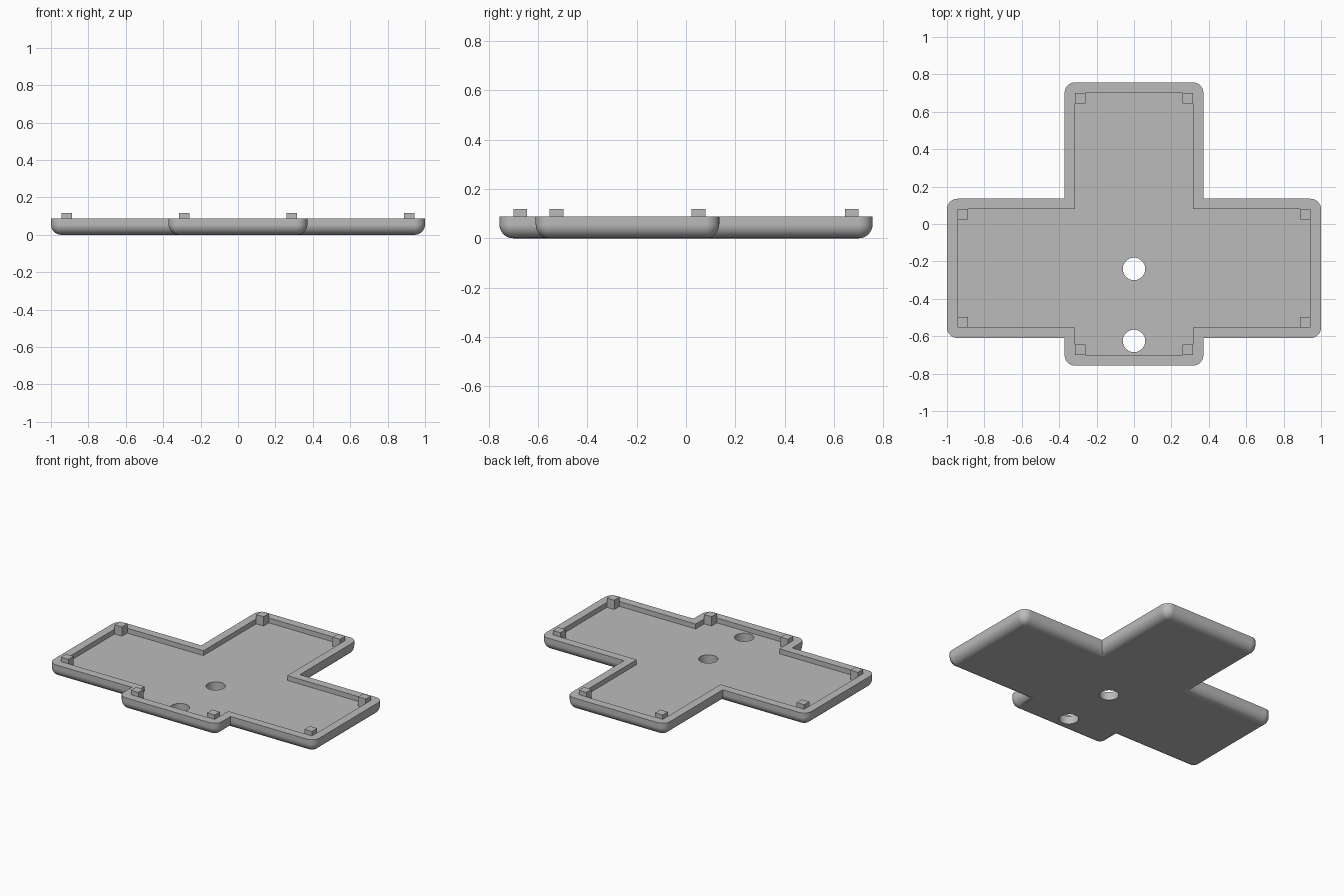
import bpy, bmesh
from math import cos, sin, pi, copysign
from mathutils import Matrix, Vector

if "Cube" in bpy.data.objects:
    bpy.data.objects.remove(bpy.data.objects["Cube"])

R = 0.056            # edge rounding, wall thickness, peg width
RIM, FLOOR, PEG_TOP = 0.088, 0.055, 0.118
HOLES = (-0.24, -0.625)
SEG = 8

grey = bpy.data.materials.new("plain grey")
grey.use_nodes = True
colour = (0.5, 0.5, 0.5, 1)
grey.diffuse_color = colour
grey.node_tree.nodes["Principled BSDF"].inputs["Base Color"].default_value = colour

# Cross outline corners, right half then mirrored: x, y, convex
half = [(0.371, -0.757, True), (0.371, -0.61, False), (1, -0.61, True),
        (1, 0.135, True), (0.371, 0.135, False), (0.371, 0.757, True)]
corners = half + [(-x, y, c) for x, y, c in reversed(half)]


def make_object(name, bm):
    bmesh.ops.recalc_face_normals(bm, faces=bm.faces)
    mesh = bpy.data.meshes.new(name)
    bm.to_mesh(mesh)
    bm.free()
    mesh.materials.append(grey)
    obj = bpy.data.objects.new(name, mesh)
    bpy.context.collection.objects.link(obj)
    return obj


def ring(bm, inset, radius, z):
    """Cross outline moved inwards, with its outer corners rounded."""
    verts = []
    for x, y, convex in corners:
        sx, sy = copysign(1, x), copysign(1, y)
        px, py = x - sx * inset, y - sy * inset
        if not convex:
            verts.append(bm.verts.new((px, py, z)))
            continue
        cx, cy = px - sx * radius, py - sy * radius
        for i in range(SEG + 1):
            a = pi / 2 * (i / SEG if sx * sy > 0 else 1 - i / SEG)
            verts.append(bm.verts.new((cx + sx * radius * cos(a),
                                       cy + sy * radius * sin(a), z)))
    return verts


# Tray: loft from the flat base, round the lower edge, over the rim to the floor
bm = bmesh.new()
rings = []
for i in range(SEG + 1):
    a = pi / 2 * (1 - i / SEG)
    rings.append(ring(bm, R * (1 - cos(a)), R * cos(a), R * (1 - sin(a))))
rings += [ring(bm, 0, R, RIM), ring(bm, R, 0, RIM), ring(bm, R, 0, FLOOR)]
for low, high in zip(rings, rings[1:]):
    n = len(low)
    for i in range(n):
        j = (i + 1) % n
        bm.faces.new((low[i], low[j], high[j], high[i]))
bm.faces.new(rings[0][::-1])
bm.faces.new(rings[-1])
bmesh.ops.remove_doubles(bm, verts=bm.verts, dist=0.0001)
tray = make_object("tray", bm)

# Two round through holes
bm = bmesh.new()
for y in HOLES:
    bmesh.ops.create_cone(bm, cap_ends=True, segments=48, radius1=0.06,
                          radius2=0.06, depth=0.4,
                          matrix=Matrix.Translation((0, y, 0)))
cutter = make_object("hole_cutter", bm)
cut = tray.modifiers.new("holes", "BOOLEAN")
cut.operation, cut.solver, cut.object = "DIFFERENCE", "EXACT", cutter
bpy.context.view_layer.objects.active = tray
tray.select_set(True)
bpy.ops.object.modifier_apply(modifier=cut.name)
bpy.data.objects.remove(cutter)
bpy.ops.object.shade_smooth_by_angle(angle=pi / 6)
weighted = tray.modifiers.new("flat_normals", "WEIGHTED_NORMAL")
weighted.keep_sharp = True

# Square locating pegs inside every outer corner
bm = bmesh.new()
height = PEG_TOP - FLOOR
for x, y, convex in corners:
    if convex:
        centre = Vector((x - copysign(1.5 * R, x), y - copysign(1.5 * R, y),
                         FLOOR + height / 2))
        bmesh.ops.create_cube(bm, size=1, matrix=Matrix.Translation(centre)
                              @ Matrix.Diagonal((R, R, height, 1)))
make_object("corner_pegs", bm)
